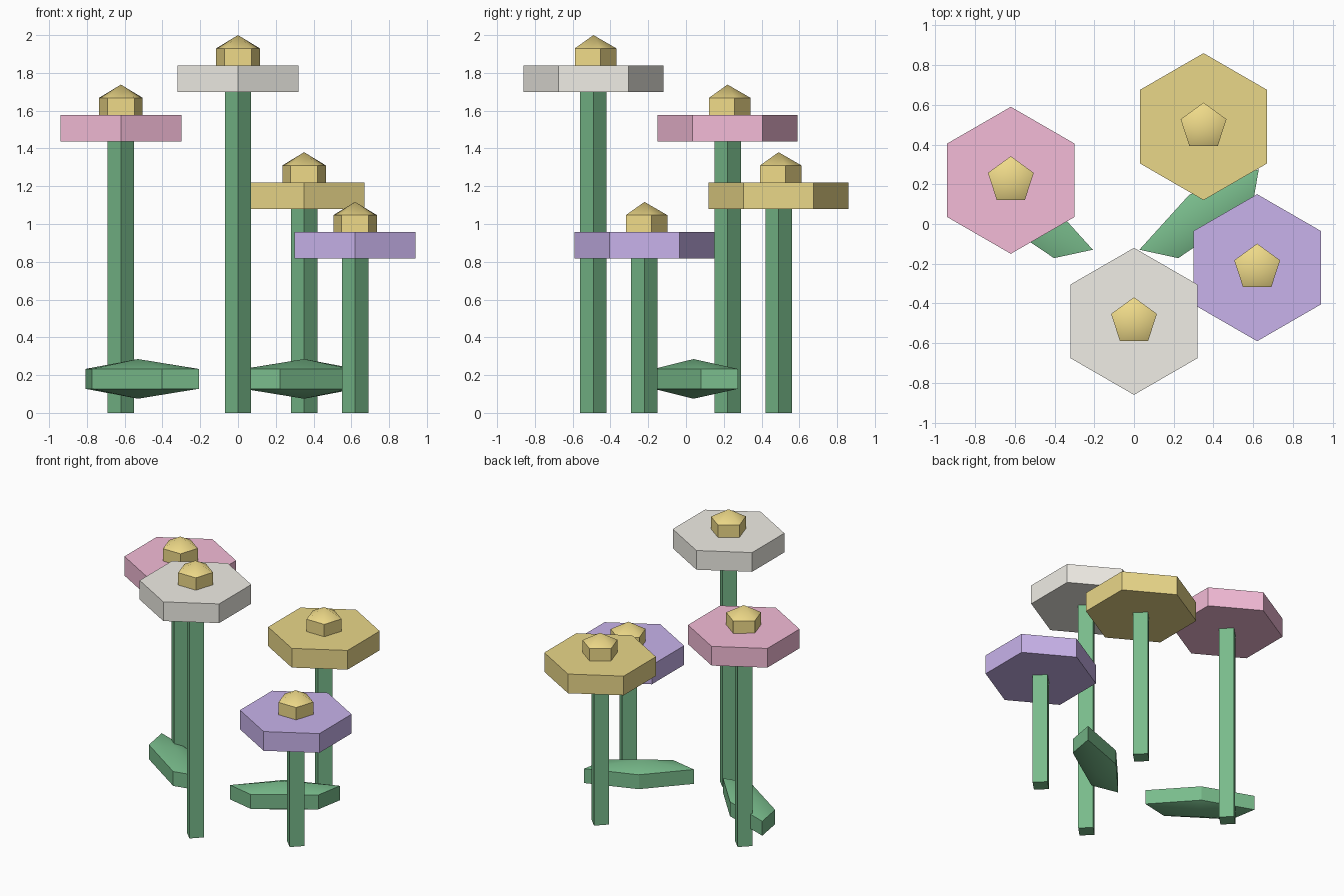
import bpy, bmesh
from math import radians, sin, cos, tau, pi

if "Cube" in bpy.data.objects:
    bpy.data.objects.remove(bpy.data.objects["Cube"])


def material(name, rgb):
    m = bpy.data.materials.new(name)
    m.diffuse_color = (*rgb, 1)
    m.use_nodes = True
    m.node_tree.nodes["Principled BSDF"].inputs["Base Color"].default_value = m.diffuse_color
    return m


def lathe(name, profile, sides, loc, mat, scale=(1, 1, 1), turn=0, smooth=False):
    """Low-poly solid of revolution, first corner on +y; radius 0 gives a pole."""
    bm = bmesh.new()
    rings = []
    for r, z in profile:
        if r == 0:
            rings.append([bm.verts.new((0, 0, z))] * sides)
        else:
            rings.append([bm.verts.new((r * cos(pi / 2 + tau * i / sides),
                                        r * sin(pi / 2 + tau * i / sides), z))
                          for i in range(sides)])
    for lo, hi in zip(rings, rings[1:]):
        for i in range(sides):
            j = (i + 1) % sides
            bm.faces.new(list(dict.fromkeys((lo[i], lo[j], hi[j], hi[i]))))
    if profile[0][0]:
        bm.faces.new(rings[0][::-1])
    if profile[-1][0]:
        bm.faces.new(rings[-1])
    bmesh.ops.recalc_face_normals(bm, faces=bm.faces)
    me = bpy.data.meshes.new(name)
    bm.to_mesh(me)
    bm.free()
    me.materials.append(mat)
    ob = bpy.data.objects.new(name, me)
    ob.location, ob.scale, ob.rotation_euler.z = loc, scale, turn
    bpy.context.collection.objects.link(ob)
    if smooth:
        bpy.ops.object.select_all(action='DESELECT')
        ob.select_set(True)
        bpy.context.view_layer.objects.active = ob
        bpy.ops.object.shade_smooth_by_angle(angle=radians(42))
    return ob


# three-band low-poly ball
BALL = [(0, -1), (0.866, -0.5), (0.866, 0.5), (0, 1)]

green = material("leaf_green", (0.19, 0.50, 0.26))
gold = material("centre_gold", (0.86, 0.70, 0.25))

# flowers: x, y, height of bloom middle, petal colour
flowers = {
    "pink": (-0.62, 0.22, 1.508, (0.90, 0.50, 0.68)),
    "white": (0.0, -0.49, 1.77, (0.87, 0.85, 0.79)),
    "yellow": (0.35, 0.49, 1.15, (0.82, 0.68, 0.25)),
    "purple": (0.62, -0.22, 0.887, (0.58, 0.45, 0.83)),
}
for name, (x, y, h, rgb) in flowers.items():
    lathe(name + "_stem", [(0.07, 0), (0.07, h)], 4, (x, y, 0), green)
    lathe(name + "_petals", [(0.37, -0.07), (0.37, 0.07)], 6, (x, y, h),
          material(name + "_petal", rgb))
    lathe(name + "_centre", BALL, 5, (x, y, h + 0.09), gold,
          scale=(0.14, 0.14, 0.14), smooth=True)

# two flattened leaves, mirrored in angle
for name, x, turn in (("left_leaf", -0.53, -34), ("right_leaf", 0.35, 34)):
    lathe(name, BALL, 5, (x, 0.04, 0.18), green,
          scale=(0.44, 0.149, 0.105), turn=radians(turn), smooth=True)
